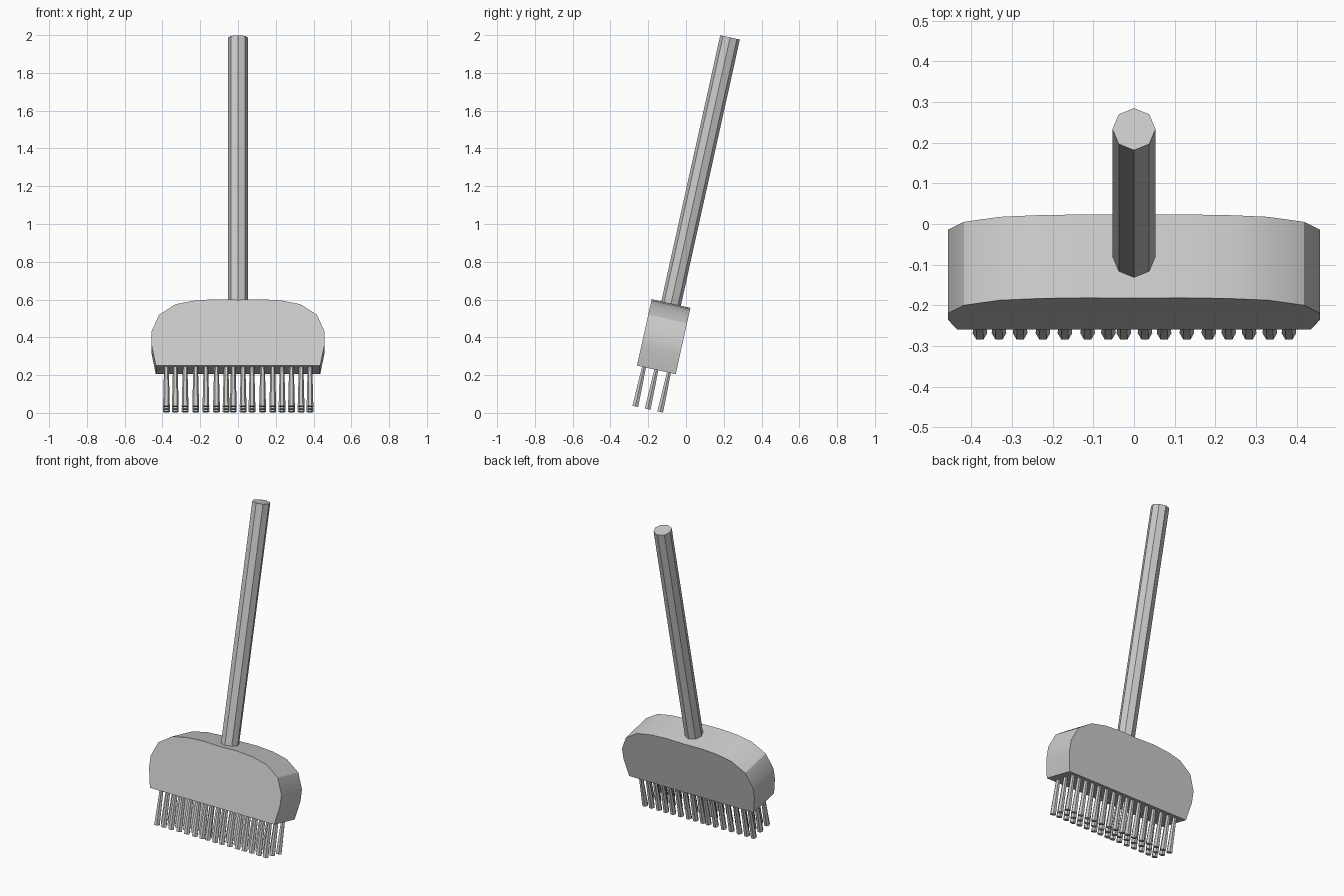
import bpy, bmesh, math
from mathutils import Matrix

if "Cube" in bpy.data.objects:
    bpy.data.objects.remove(bpy.data.objects["Cube"], do_unlink=True)

# The whole broom leans back; parts are built upright around the head's underside
LEAN = Matrix.Translation((0, -0.157, 0.2275)) @ Matrix.Rotation(math.radians(-12.5), 4, 'X')

grey = bpy.data.materials.new("light grey")
grey.use_nodes = True
colour = (0.6, 0.6, 0.6, 1)
grey.diffuse_color = colour
grey.node_tree.nodes["Principled BSDF"].inputs["Base Color"].default_value = colour


def finish(bm, name):
    bmesh.ops.recalc_face_normals(bm, faces=bm.faces)
    mesh = bpy.data.meshes.new(name)
    bm.to_mesh(mesh)
    bm.free()
    mesh.materials.append(grey)
    obj = bpy.data.objects.new(name, mesh)
    obj.matrix_world = LEAN
    bpy.context.collection.objects.link(obj)
    return obj


def add_rod(bm, x, y, low, high, r_low, r_high, sides):
    bmesh.ops.create_cone(
        bm, cap_ends=True, segments=sides, radius1=r_low, radius2=r_high, depth=high - low,
        matrix=Matrix.Translation((x, y, (low + high) / 2)) @ Matrix.Rotation(
            math.pi / 2 if sides == 6 else 0, 4, 'Z'))


# Head: mirrored half outline extruded front to back
half = [(0.435, 0), (0.458, 0.113), (0.458, 0.185), (0.418, 0.276),
        (0.33, 0.333), (0.23, 0.353), (0.12, 0.36)]
outline = half + [(0, 0.357)] + [(-x, z) for x, z in reversed(half)]
DEPTH = 0.21
bm = bmesh.new()
front = bm.faces.new([bm.verts.new((x, -DEPTH / 2, z)) for x, z in outline])
back = bmesh.ops.extrude_face_region(bm, geom=[front], use_keep_orig=True)
bmesh.ops.translate(bm, vec=(0, DEPTH, 0),
                    verts=[v for v in back["geom"] if isinstance(v, bmesh.types.BMVert)])
head = finish(bm, "head")
bpy.context.view_layer.objects.active = head
head.select_set(True)
bpy.ops.object.shade_smooth_by_angle(angle=math.radians(30))
head.select_set(False)

# Handle: octagonal pole
bm = bmesh.new()
add_rod(bm, 0, 0, 0.33, 1.803, 0.053, 0.053, 8)
finish(bm, "handle")

# Bristles: three rows of flared six-sided pegs, unevenly spaced
columns = [-0.379, -0.332, -0.28, -0.224, -0.17, -0.114, -0.063, -0.025,
           0.027, 0.074, 0.13, 0.184, 0.233, 0.283, 0.334, 0.381]
for name, y in (("front", -0.067), ("middle", 0), ("back", 0.068)):
    bm = bmesh.new()
    for x in columns:
        add_rod(bm, x, y, -0.213, 0.01, 0.018, 0.012, 6)
    finish(bm, name + "_bristles")
